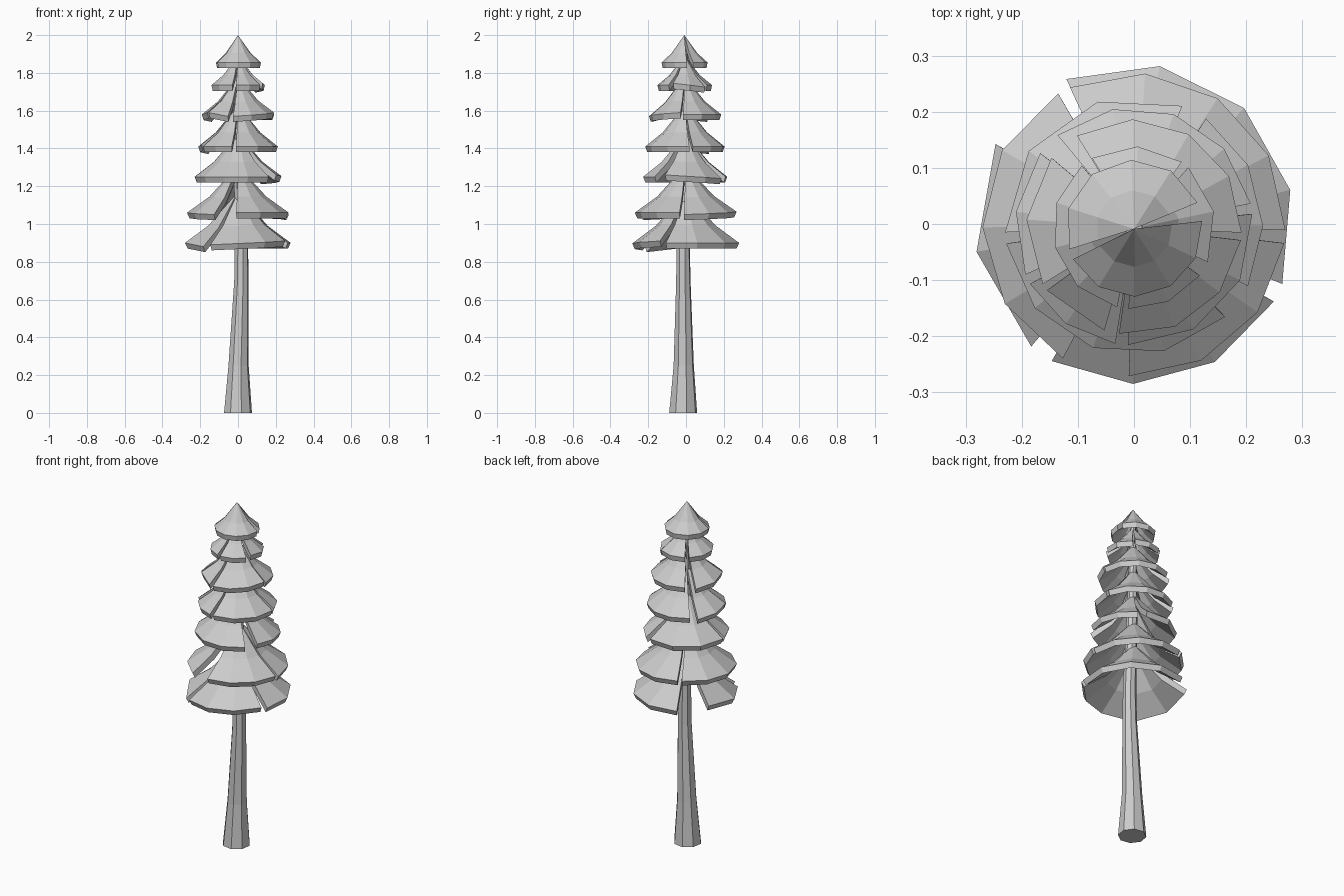
import bpy, bmesh, math
from mathutils import Vector

if "Cube" in bpy.data.objects:
    bpy.data.objects.remove(bpy.data.objects["Cube"])

grey = bpy.data.materials.new("plain grey")
grey.use_nodes = True
colour = (0.6, 0.6, 0.6, 1)
grey.diffuse_color = colour
grey.node_tree.nodes["Principled BSDF"].inputs["Base Color"].default_value = colour


def finish(bm, name):
    bmesh.ops.remove_doubles(bm, verts=bm.verts, dist=0.0005)
    bmesh.ops.recalc_face_normals(bm, faces=bm.faces)
    mesh = bpy.data.meshes.new(name)
    bm.to_mesh(mesh)
    bm.free()
    mesh.materials.append(grey)
    obj = bpy.data.objects.new(name, mesh)
    bpy.context.collection.objects.link(obj)


def fan(bm, start, end, radius, rim, apex, tilt):
    """Thick sector of a bent cone; tilt lowers its starting edge and lifts its ending edge."""
    count = max(1, round((end - start) / 33))
    mid_r, mid_z = radius * 0.56, rim + (apex - rim) * 0.34
    profile = [(0, apex), (mid_r, mid_z), (radius, rim),
               (radius * 0.95, rim - 0.03), (mid_r * 0.93, mid_z - 0.035), (0, apex - 0.05)]
    rows = []
    for i in range(count + 1):
        a = math.radians(start + (end - start) * i / count)
        lift = tilt * (2 * i / count - 1)
        rows.append([bm.verts.new((r * math.cos(a), r * math.sin(a) - 0.008 * (z - 0.9),
                                   z + lift * r / radius)) for r, z in profile])
    for a, b in zip(rows, rows[1:]):
        for j in range(5):
            bm.faces.new((a[j], a[j + 1], b[j + 1], b[j]))
    for row in (rows[0], rows[-1]):
        bm.faces.new((row[0], row[1], row[4], row[5]))
        bm.faces.new((row[1], row[2], row[3], row[4]))


# Branch tiers: radius, rim height, apex height, sectors (start, end, tilt)
tiers = [
    (0.285, 0.90, 1.17, [(-22, 115, 0), (150, 230, -0.02), (239, 331, 0.01)]),
    (0.270, 1.06, 1.31, [(-2, 115, 0.01), (120, 242, -0.01), (268, 353, 0)]),
    (0.230, 1.25, 1.48, [(-28, 56, -0.01), (68, 183, 0), (188, 315, 0)]),
    (0.212, 1.41, 1.63, [(11, 130, 0), (142, 204, 0.01), (209, 261, 0), (267, 366, 0)]),
    (0.192, 1.58, 1.78, [(-3, 122, 0), (140, 212, 0.01), (216, 254, -0.01), (262, 353, 0.01)]),
    (0.145, 1.735, 1.89, [(-25, 48, -0.01), (54, 121, 0), (130, 258, 0), (266, 324, 0)]),
    (0.122, 1.855, 2.0, [(22, 198, 0), (207, 366, 0)]),
]
for number, (radius, rim, apex, sectors) in enumerate(tiers, 1):
    bm = bmesh.new()
    for start, end, tilt in sectors:
        part = bmesh.new()
        fan(part, start, end, radius, rim, apex, tilt)
        bmesh.ops.remove_doubles(part, verts=part.verts, dist=0.0005)
        bmesh.ops.recalc_face_normals(part, faces=part.faces)
        temp = bpy.data.meshes.new("sector")
        part.to_mesh(temp)
        part.free()
        bm.from_mesh(temp)
        bpy.data.meshes.remove(temp)
    mesh = bpy.data.meshes.new(f"branch_tier_{number}")
    bm.to_mesh(mesh)
    bm.free()
    mesh.materials.append(grey)
    bpy.context.collection.objects.link(bpy.data.objects.new(mesh.name, mesh))

# Gently bent eight-sided trunk: centre x, centre y, height, radius
bm = bmesh.new()
rings = []
for x, y, z, r in [(0, -0.015, 0, 0.076), (0.003, -0.012, 0.25, 0.055),
                   (0.018, -0.014, 0.7, 0.039), (0.018, -0.015, 0.9, 0.036),
                   (0.005, -0.008, 1.4, 0.028), (0, -0.008, 1.9, 0.015)]:
    rings.append([bm.verts.new(Vector((x, y, z)) + Vector((r * math.cos(a), r * math.sin(a), 0)))
                  for a in (math.tau * (i + 0.3) / 8 for i in range(8))])
for low, high in zip(rings, rings[1:]):
    for i in range(8):
        j = (i + 1) % 8
        bm.faces.new((low[i], low[j], high[j], high[i]))
bm.faces.new(rings[0])
bm.faces.new(rings[-1])
finish(bm, "trunk")
